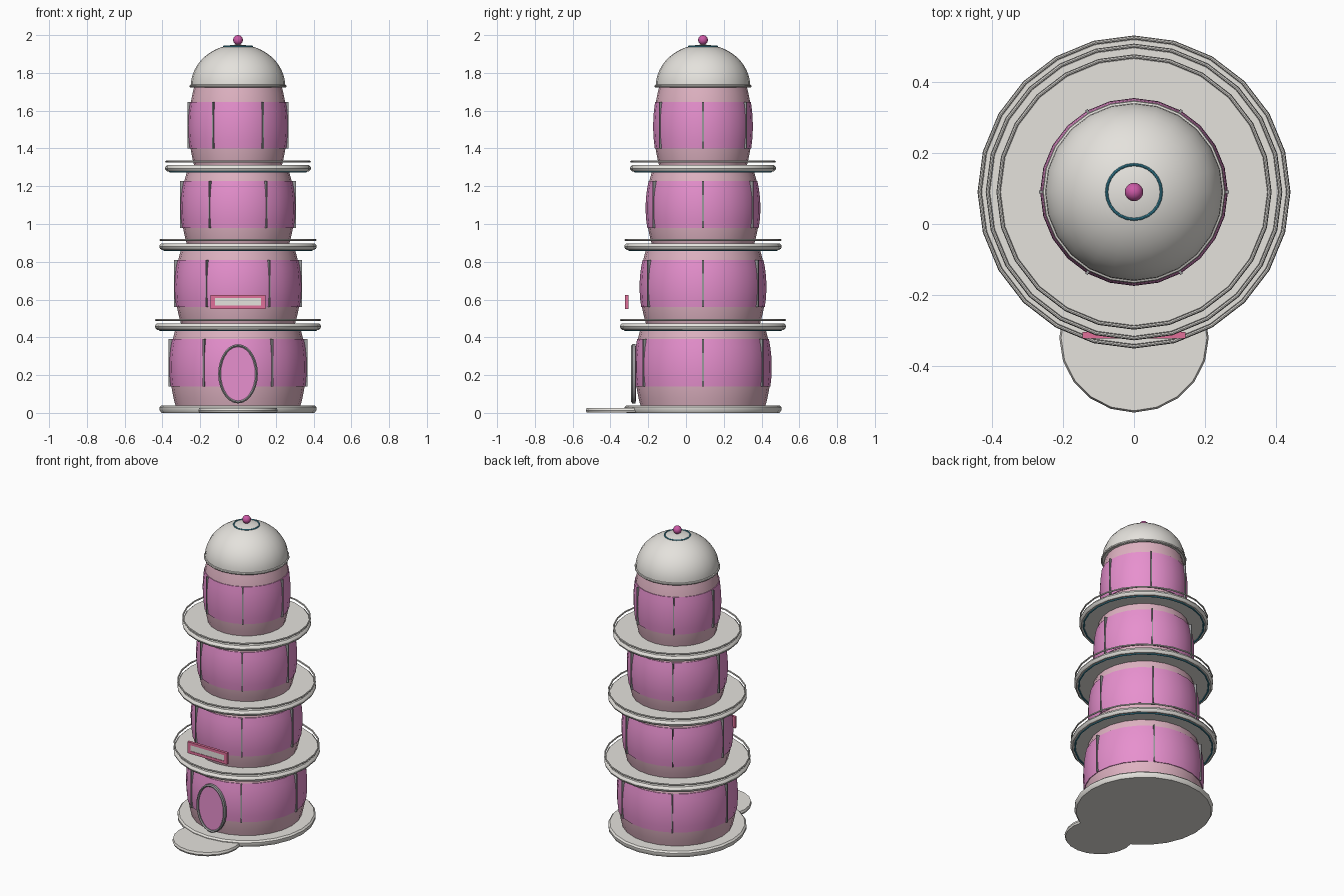
import bpy, bmesh, math
from mathutils import Matrix

if "Cube" in bpy.data.objects:
    bpy.data.objects.remove(bpy.data.objects["Cube"])

CY = 0.09          # tower axis in y
SEG = 24


def mat(name, col):
    m = bpy.data.materials.new(name)
    m.diffuse_color = (*col, 1)
    m.use_nodes = True
    m.node_tree.nodes["Principled BSDF"].inputs["Base Color"].default_value = m.diffuse_color
    return m


CREAM = mat("cream", (0.78, 0.76, 0.72))
BLUSH = mat("blush", (0.74, 0.45, 0.54))
PINK = mat("pink", (0.80, 0.28, 0.62))
ROSE = mat("rose", (0.75, 0.16, 0.32))
MAGENTA = mat("magenta", (0.60, 0.10, 0.38))
TEAL = mat("teal", (0.05, 0.30, 0.42))
GREY = mat("grey", (0.32, 0.32, 0.33))


def finish(name, bm, material, smooth=True):
    bmesh.ops.remove_doubles(bm, verts=bm.verts, dist=1e-5)
    bmesh.ops.recalc_face_normals(bm, faces=bm.faces)
    me = bpy.data.meshes.new(name)
    bm.to_mesh(me)
    bm.free()
    me.materials.append(material)
    ob = bpy.data.objects.new(name, me)
    bpy.context.collection.objects.link(ob)
    if smooth:
        bpy.ops.object.select_all(action='DESELECT')
        ob.select_set(True)
        bpy.context.view_layer.objects.active = ob
        bpy.ops.object.shade_smooth_by_angle(angle=math.radians(35))
    return ob


def lathe(name, profile, material, closed=False, seg=SEG, cy=CY):
    """Revolve an (r, z) profile about the vertical axis through (0, cy)."""
    bm = bmesh.new()
    rings = [[bm.verts.new((r * math.cos(2 * math.pi * i / seg),
                            cy + r * math.sin(2 * math.pi * i / seg), z))
              for i in range(seg)] for r, z in profile]
    n = len(rings)
    for k in range(n if closed else n - 1):
        a, b = rings[k], rings[(k + 1) % n]
        for i in range(seg):
            j = (i + 1) % seg
            bm.faces.new((a[i], a[j], b[j], b[i]))
    return finish(name, bm, material)


def ring(name, r, z, minor, material):
    prof = [(r + minor * math.cos(t * math.pi / 4), z + minor * math.sin(t * math.pi / 4))
            for t in range(8)]
    return lathe(name, prof, material, True)


def box(bm, centre, size, angle=0):
    m = (Matrix.Translation((0, CY, 0)) @ Matrix.Rotation(angle, 4, 'Z')
         @ Matrix.Translation(centre) @ Matrix.Diagonal((*size, 1)))
    bmesh.ops.create_cube(bm, size=1, matrix=m)


# ground slab and doorstep
lathe("base_slab", [(0, 0), (0.405, 0), (0.415, 0.015), (0.415, 0.03), (0.405, 0.04), (0, 0.04)], CREAM)
lathe("doorstep", [(0, 0.001), (0.205, 0.001), (0.21, 0.012), (0.205, 0.026), (0, 0.026)],
      CREAM, seg=20, cy=-0.32)

# storeys: bottom z, top z, end radius, bulge radius, window bottom, window top
storeys = [
    (0.035, 0.45, 0.330, 0.360, 0.140, 0.390),
    (0.465, 0.87, 0.300, 0.332, 0.560, 0.810),
    (0.885, 1.285, 0.268, 0.300, 0.978, 1.228),
    (1.30, 1.735, 0.230, 0.260, 1.400, 1.645),
]
for n, (z0, z1, r0, r1, w0, w1) in enumerate(storeys, 1):
    def rad(z):
        t = (z - (z0 + z1) / 2) / ((z1 - z0) / 2)
        return r1 - (r1 - r0) * t * t

    zs = [z0 + (z1 - z0) * i / 10 for i in range(11)]
    lathe(f"storey_wall_{n}", [(0, z0)] + [(rad(z), z) for z in zs] + [(0, z1)], BLUSH)
    ws = [w0 + (w1 - w0) * i / 6 for i in range(7)]
    lathe(f"window_band_{n}", [(rad(w0) - 0.01, w0)] + [(rad(z) + 0.004, z) for z in ws]
          + [(rad(w1) - 0.01, w1)], PINK, True)
    # six upright window bars
    bm = bmesh.new()
    for i in range(6):
        box(bm, (r1 - 0.008, 0, (w0 + w1) / 2), (0.03, 0.008, w1 - w0), i * math.pi / 3)
    finish(f"window_bars_{n}", bm, GREY, False)

# balconies with floating rail and underside light strip
for n, (r, z) in enumerate([(0.44, 0.457), (0.417, 0.88), (0.387, 1.295)], 1):
    lathe(f"balcony_{n}", [(0, z - 0.017), (r - 0.012, z - 0.017), (r - 0.003, z - 0.009), (r, z),
                           (r - 0.003, z + 0.009), (r - 0.012, z + 0.017), (0, z + 0.017)], CREAM)
    ring(f"balcony_rail_{n}", r - 0.006, z + 0.035, 0.005, CREAM)
    ring(f"balcony_light_{n}", r - 0.027, z - 0.018, 0.005, TEAL)

# dome roof, rim, light ring and finial
dome = [(0.25 * math.cos(a * math.pi / 24), 1.73 + 0.22 * math.sin(a * math.pi / 24)) for a in range(13)]
lathe("dome_roof", [(0, 1.725), (0.25, 1.725)] + dome, CREAM)
ring("dome_rim", 0.249, 1.73, 0.008, CREAM)
ring("dome_light", 0.077, 1.940, 0.004, TEAL)
bm = bmesh.new()
bmesh.ops.create_uvsphere(bm, u_segments=16, v_segments=10, radius=0.026,
                          matrix=Matrix.Translation((0, CY, 1.974)))
finish("finial", bm, MAGENTA)

# oval door: frame ring and leaf
DZ = 0.207


def oval(bm, grow, y, seg=28):
    return [bm.verts.new(((0.105 + grow) * math.cos(2 * math.pi * i / seg), y,
                          DZ + (0.157 + grow) * math.sin(2 * math.pi * i / seg))) for i in range(seg)]


bm = bmesh.new()
loops = [oval(bm, g, y) for g, y in [(0, -0.268), (0, -0.284), (-0.007, -0.29),
                                     (-0.014, -0.284), (-0.014, -0.268)]]
for k in range(5):
    a, b = loops[k], loops[(k + 1) % 5]
    for i in range(28):
        j = (i + 1) % 28
        bm.faces.new((a[i], a[j], b[j], b[i]))
finish("door_frame", bm, GREY)
bm = bmesh.new()
a, b = oval(bm, -0.01, -0.278), oval(bm, -0.01, -0.265)
bm.faces.new(a)
bm.faces.new(b)
for i in range(28):
    j = (i + 1) % 28
    bm.faces.new((a[i], a[j], b[j], b[i]))
finish("door_leaf", bm, PINK)

# sign board above the door: frame bars and blank plate
SY = -0.313 - CY
bm = bmesh.new()
for s in (-1, 1):
    box(bm, (s * 0.1335, SY, 0.5875), (0.023, 0.018, 0.075))
    box(bm, (0, SY, 0.5875 + s * 0.0285), (0.244, 0.018, 0.018))
finish("sign_frame", bm, ROSE, False)
bm = bmesh.new()
box(bm, (0, SY + 0.001, 0.5875), (0.246, 0.014, 0.041))
finish("sign_plate", bm, CREAM, False)
